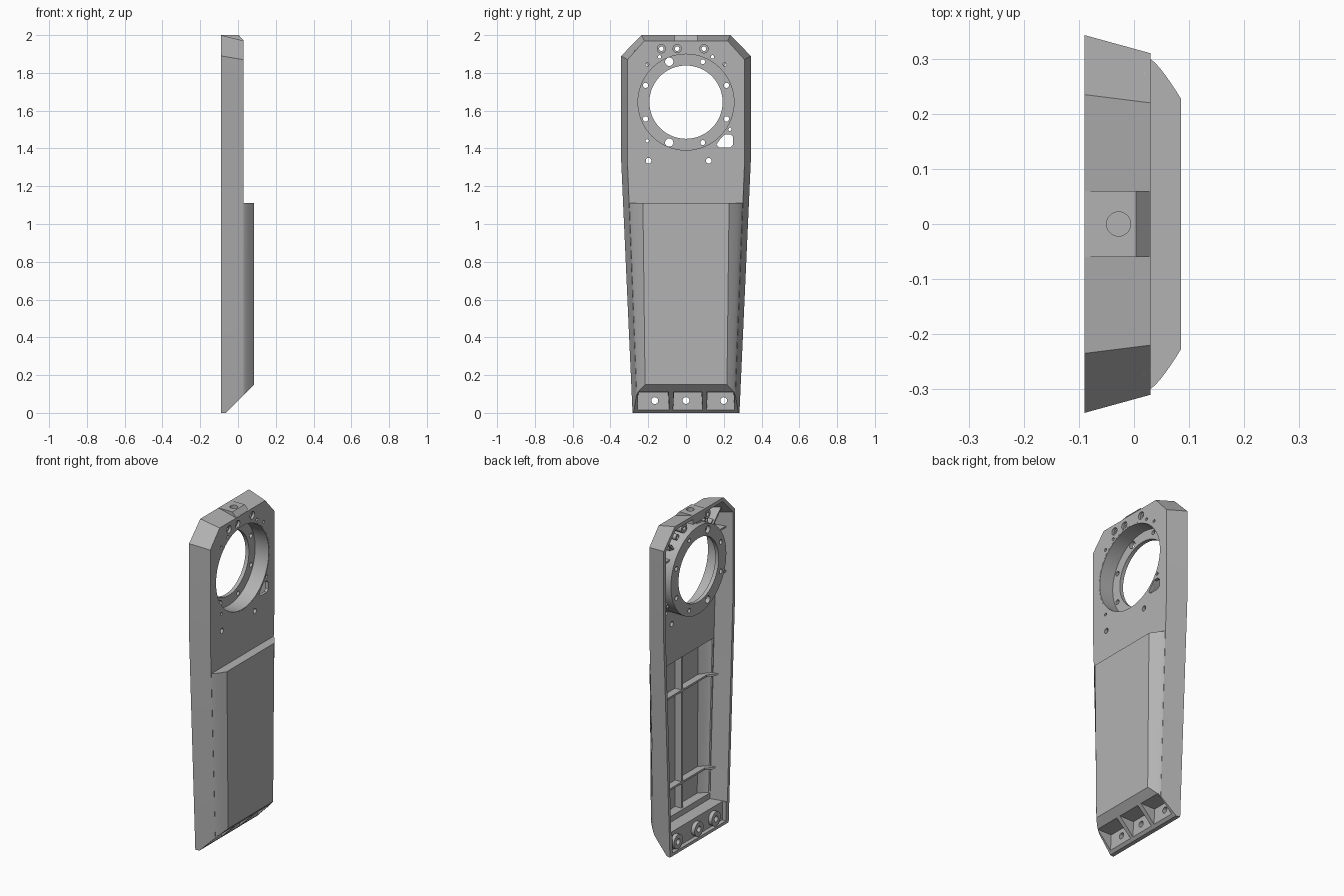
import bpy, bmesh, math
from mathutils import Vector

cube = bpy.data.objects.get("Cube")
if cube:
    bpy.data.objects.remove(cube, do_unlink=True)

grey = bpy.data.materials.new("satin grey")
grey.use_nodes = True
colour = (0.45, 0.45, 0.45, 1)
grey.diffuse_color = colour
grey.node_tree.nodes["Principled BSDF"].inputs["Base Color"].default_value = colour

RING_Z = 1.645
PLATE_X = 0.03
BACK_X = -0.09


def loft(name, loops):
    """Solid through matching closed loops of 3D points."""
    bm = bmesh.new()
    rings = [[bm.verts.new(p) for p in loop] for loop in loops]
    n = len(rings[0])
    for a, b in zip(rings, rings[1:]):
        for i in range(n):
            j = (i + 1) % n
            bm.faces.new((a[i], a[j], b[j], b[i]))
    bm.faces.new(rings[0])
    bm.faces.new(rings[-1])
    bmesh.ops.recalc_face_normals(bm, faces=bm.faces)
    mesh = bpy.data.meshes.new(name)
    bm.to_mesh(mesh)
    bm.free()
    mesh.materials.append(grey)
    ob = bpy.data.objects.new(name, mesh)
    bpy.context.scene.collection.objects.link(ob)
    return ob


def prism(name, pts, axis, lo, hi):
    """Extrude a flat outline along one axis."""
    place = {"x": lambda p, d: (d, p[0], p[1]),
             "y": lambda p, d: (p[0], d, p[1]),
             "z": lambda p, d: (p[0], p[1], d)}[axis]
    return loft(name, [[place(p, d) for p in pts] for d in (lo, hi)])


def box(name, x, y, z):
    return prism(name, [(x[0], y[0]), (x[1], y[0]), (x[1], y[1]), (x[0], y[1])], "z", *z)


def rod(name, u, v, r, lo, hi, axis="x", n=24):
    turn = [2 * math.pi * i / n for i in range(n)]
    return prism(name, [(u + r * math.cos(t), v + r * math.sin(t)) for t in turn], axis, lo, hi)


def combine(target, other, operation):
    mod = target.modifiers.new("cut", "BOOLEAN")
    mod.operation, mod.solver, mod.object = operation, "EXACT", other
    graph = bpy.context.evaluated_depsgraph_get()
    mesh = bpy.data.meshes.new_from_object(target.evaluated_get(graph))
    target.modifiers.clear()
    target.data = mesh
    bpy.data.objects.remove(other, do_unlink=True)


def add(target, other):
    combine(target, other, "UNION")


def cut(target, other):
    combine(target, other, "DIFFERENCE")


def outline(x, half):
    """Symmetric loop in the y-z plane from its +y half."""
    return [(x, y, z) for y, z in half] + [(x, -y, z) for y, z in reversed(half)]


def cover_section(z, edge, flat, x0, x1, x2):
    """Curved-shoulder cross-section of the raised lower cover."""
    half = [(x0, edge)]
    for i in range(7):
        t = i / 6
        half.append((x1 + (x2 - x1) * t, edge - (edge - flat) * t ** 1.25))
    return [(x, y, z) for x, y in half] + [(x, -y, z) for x, y in reversed(half)]


# Tapered outer body with the raised lower cover
shell = loft("panel_shell", [
    outline(BACK_X, [(0.283, 0), (0.343, 1.33), (0.343, 1.89), (0.235, 2)]),
    outline(PLATE_X, [(0.258, 0), (0.31, 1.33), (0.31, 1.87), (0.22, 1.97)])])
add(shell, loft("cover", [cover_section(0, 0.257, 0.215, 0, 0.03, 0.085),
                          cover_section(1.112, 0.2995, 0.228, 0, 0.03, 0.085)]))

# Hollow back
cut(shell, loft("cavity", [
    outline(-0.1, [(0.272, 0.13), (0.325, 1.33), (0.325, 1.88), (0.228, 1.98)]),
    outline(0.012, [(0.249, 0.13), (0.296, 1.33), (0.296, 1.86), (0.212, 1.95)])]))
cut(shell, loft("cover_cavity", [cover_section(0.165, 0.246, 0.205, 0, 0.02, 0.068),
                                 cover_section(1.096, 0.281, 0.215, 0, 0.02, 0.068)]))
cut(shell, box("foot_cavity", (-0.1, -0.065), (-0.258, 0.258), (0.018, 0.14)))

# Raised pad with a vertical hole on the top edge
add(shell, prism("top_pad", [(BACK_X, 1.945), (BACK_X, 2), (0.004, 2), (0.0295, 1.971),
                             (0.02, 1.945)], "y", -0.06, 0.06))
cut(shell, rod("pad_hole", -0.028, 0, 0.022, 1.955, 2.1, "z"))

# Sloping foot with three pockets, each with a screw boss and hole
cut(shell, prism("foot_slope", [(-0.095, -0.03), (0.155, 0.22), (0.3, -0.03)], "y", -0.6, 0.6))
for y0, y1, yh in ((-0.262, -0.085, -0.165), (-0.073, 0.092, 0), (0.105, 0.262, 0.2)):
    cut(shell, loft("pocket", [
        [(-0.05, y0, -0.05), (-0.05, y1, -0.05), (-0.05, y1 - 0.01, 0.108), (-0.05, y0 + 0.01, 0.108)],
        [(0.15, y0, -0.05), (0.15, y1, -0.05), (0.15, y1 - 0.004, 0.112), (0.15, y0 + 0.004, 0.112)]]))
    add(shell, rod("foot_boss", yh, 0.065, 0.043, -0.088, -0.055))
    cut(shell, rod("foot_hole", yh, 0.065, 0.018, -0.2, 0.1))

# Bearing opening and shaped cable opening
cut(shell, rod("opening", 0, RING_Z, 0.26, -0.2, 0.2, n=64))
cut(shell, prism("cable_slot", [(0.16, 1.42), (0.175, 1.405), (0.235, 1.405), (0.25, 1.42),
                                (0.25, 1.46), (0.235, 1.475), (0.2, 1.475)], "x", -0.05, 0.1))

# Screw bosses and holes through the upper plate
for y in (-0.13, -0.047, 0.095):
    add(shell, rod("screw_boss", y, 1.928, 0.028, -0.055, 0.02))
    cut(shell, rod("counterbore", y, 1.928, 0.022, 0.015, 0.1))
    cut(shell, rod("screw_hole", y, 1.928, 0.012, -0.2, 0.1))
for y, z, r in ((-0.205, 1.845, 0.009), (-0.14, 1.885, 0.009), (0.14, 1.885, 0.009),
                (0.205, 1.845, 0.009), (-0.205, 1.44, 0.009), (0.232, 1.502, 0.009),
                (-0.198, 1.335, 0.015), (0.12, 1.335, 0.015)):
    if z > 1.4:
        add(shell, rod("small_boss", y, z, 0.017, -0.04, 0.02))
    cut(shell, rod("small_hole", y, z, r, -0.2, 0.1))

# Cup-shaped bearing ring with a drilled back flange
ring = rod("bearing_ring", 0, RING_Z, 0.267, -0.085, PLATE_X - 0.0005, n=64)
cut(ring, rod("bore", 0, RING_Z, 0.254, -0.062, 0.1, n=64))
cut(ring, rod("through_bore", 0, RING_Z, 0.194, -0.2, 0.1, n=64))
for side in (-1, 1):
    for up in (-1, 1):
        cut(ring, rod("flange_hole", side * 0.214, RING_Z + up * 0.089, 0.014, -0.2, 0))
        cut(ring, rod("flange_hole", side * 0.089, RING_Z + up * 0.214,
                      0.022 if side < 0 else 0.013, -0.2, 0))

# Stiffening ribs inside the lower cover
parts = [shell, ring, box("spine_rib", (0.025, 0.075), (-0.007, 0.007), (0.15, 1.105))]
for name, z, w in (("lower_cross_rib", 0.32, 0.262), ("upper_cross_rib", 0.88, 0.284)):
    half = [(-0.02, w), (0.015, w), (0.045, w - 0.02), (0.074, 0.21)]
    inner = [(0.025, w - 0.05)]
    loop = half + [(x, -y) for x, y in reversed(half)] + [(x, -y) for x, y in inner] + inner
    parts.append(prism(name, loop, "z", z - 0.006, z + 0.006))

# Short ribs tying the ring to the side walls and the top corners
for side, label in ((1, "left"), (-1, "right")):
    for z in (1.51, 1.78):
        y0, y1 = sorted((side * 0.225, side * 0.312))
        if z < 1.6:
            y0, y1 = sorted((side * 0.255, side * 0.312))
        rib = box(label + "_ring_rib", (-0.05, 0.02), (y0, y1), (z - 0.005, z + 0.005))
        parts.append(rib)
    d = Vector((side * 0.707, 0.707))
    n = Vector((-d.y, d.x)) * 0.005
    c = Vector((0, RING_Z))
    a, b = c + d * 0.26, c + d * 0.385
    parts.append(prism(label + "_corner_rib", [a - n, b - n, b + n, a + n], "x", -0.05, 0.02))

# Smooth the round surfaces, keep the edges crisp
for ob in parts:
    bpy.ops.object.select_all(action="DESELECT")
    ob.select_set(True)
    bpy.context.view_layer.objects.active = ob
    bpy.ops.object.shade_smooth_by_angle(angle=math.radians(22))
